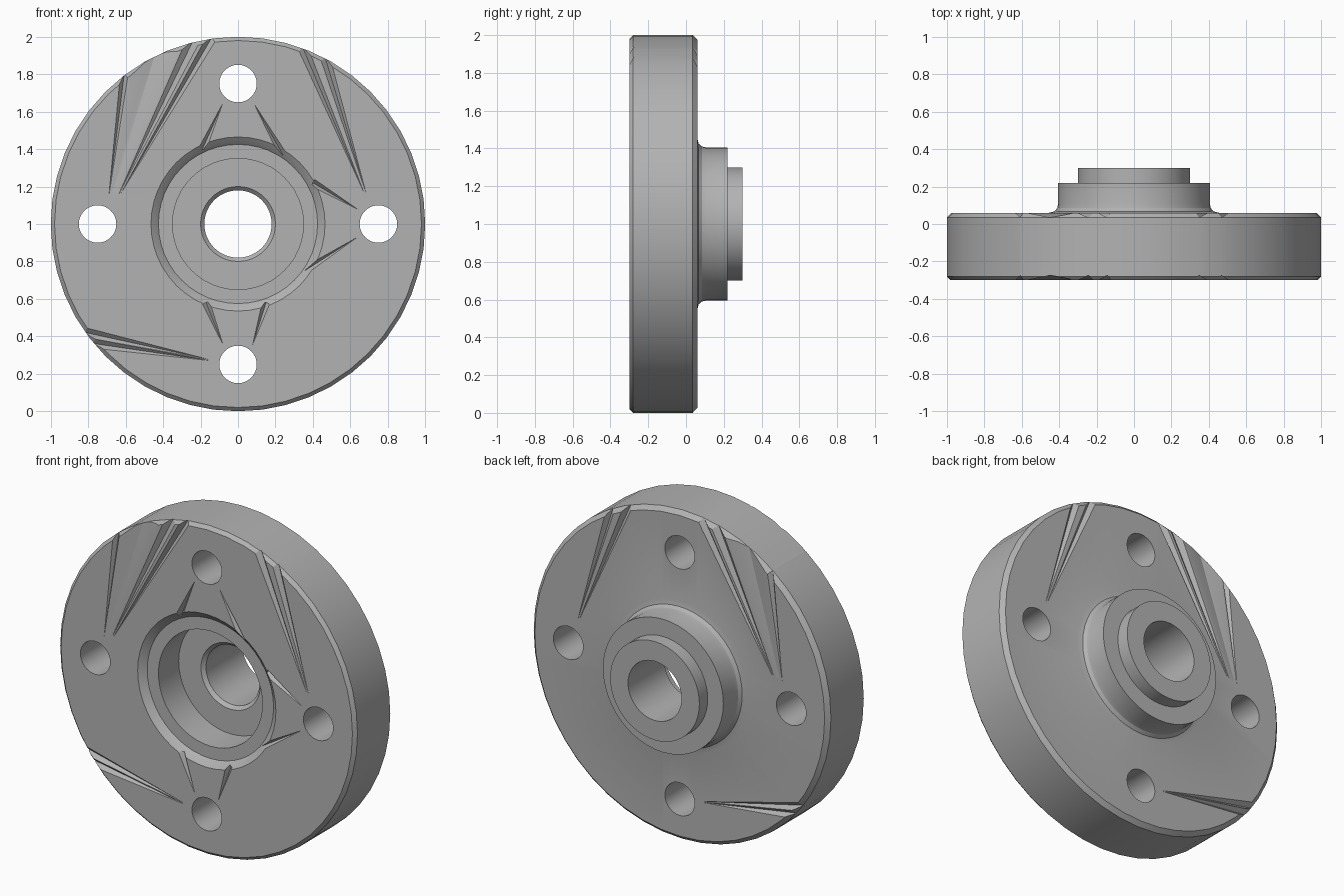
import bpy, bmesh, math
from mathutils import Matrix, Vector

old = bpy.data.objects.get("Cube")
if old:
    bpy.data.objects.remove(old, do_unlink=True)

steel = bpy.data.materials.new("plain grey metal")
GREY = (0.45, 0.45, 0.45, 1)
steel.diffuse_color = GREY
steel.use_nodes = True
steel.node_tree.nodes["Principled BSDF"].inputs["Base Color"].default_value = GREY

FRONT, BACK = -0.30, 0.06


def make_object(name, bm):
    bmesh.ops.recalc_face_normals(bm, faces=bm.faces)
    mesh = bpy.data.meshes.new(name)
    bm.to_mesh(mesh)
    bm.free()
    mesh.materials.append(steel)
    obj = bpy.data.objects.new(name, mesh)
    bpy.context.collection.objects.link(obj)
    return obj


def lathe(name, profile, sides):
    """Spin a closed (radius, y) profile around the flange axis."""
    bm = bmesh.new()
    rings = []
    for i in range(sides):
        a = math.tau * i / sides
        rings.append([bm.verts.new((r * math.cos(a), y, 1 + r * math.sin(a)))
                      for r, y in profile])
    n = len(profile)
    for i in range(sides):
        p, q = rings[i], rings[(i + 1) % sides]
        for j in range(n):
            k = (j + 1) % n
            bm.faces.new((p[j], p[k], q[k], q[j]))
    return make_object(name, bm)


def cut(target, cutter):
    cutter.hide_render = True
    mod = target.modifiers.new("cut", 'BOOLEAN')
    mod.operation, mod.solver, mod.object = 'DIFFERENCE', 'EXACT', cutter
    mod.use_self = True
    bpy.context.view_layer.objects.active = target
    bpy.ops.object.modifier_apply(modifier=mod.name)
    bpy.data.objects.remove(cutter, do_unlink=True)


def add_groove(bm, start, end, width, depth, face, out):
    """V groove that widens and deepens from start to end, given as (x, z)."""
    a, b = Vector(start), Vector(end)
    side = Vector((a.y - b.y, b.x - a.x)).normalized() * width / 2
    top = face + out * 0.003
    pts = [(a.x, top, a.y), (b.x + side.x, top, b.y + side.y),
           (b.x - side.x, top, b.y - side.y), (b.x, face - out * depth, b.y)]
    v = [bm.verts.new(p) for p in pts]
    for f in ((0, 1, 2), (0, 1, 3), (1, 2, 3), (2, 0, 3)):
        bm.faces.new([v[i] for i in f])


# Disc, hub, spigot and stepped bore as one turned profile
profile = [
    (0.98, FRONT), (1.0, -0.28), (1.0, 0.035), (0.975, BACK),
    (0.455, BACK), (0.425, 0.067), (0.41, 0.085), (0.405, 0.11),
    (0.405, 0.22), (0.30, 0.22), (0.30, 0.30), (0.18, 0.30),
    (0.18, -0.05), (0.20, -0.07), (0.35, -0.07), (0.35, -0.265),
    (0.425, -0.265), (0.44, -0.28), (0.465, FRONT),
]
flange = lathe("flange_body", profile, 48)

# Four bolt holes
bm = bmesh.new()
for i in range(4):
    a = i * math.pi / 2
    place = Matrix.Translation((0.75 * math.cos(a), -0.1, 1 + 0.75 * math.sin(a)))
    bmesh.ops.create_cone(bm, cap_ends=True, segments=32, radius1=0.1, radius2=0.1,
                          depth=1, matrix=place @ Matrix.Rotation(math.pi / 2, 4, 'X'))
cut(flange, make_object("bolt_hole_cutter", bm))

# Tapered grooves from the bolt holes out to the rim, on both faces
rim_grooves = [
    ((-0.70, 1.07), (-0.60, 1.86), 0.05), ((-0.70, 1.07), (-0.43, 1.95), 0.26),
    ((-0.68, 1.07), (-0.22, 2.02), 0.08), ((-0.68, 1.07), (-0.12, 2.03), 0.06),
    ((0.71, 1.08), (0.33, 1.98), 0.06), ((0.71, 1.08), (0.45, 1.94), 0.06),
    ((-0.08, 0.26), (-0.86, 0.43), 0.06), ((-0.08, 0.26), (-0.83, 0.37), 0.06),
]
bm = bmesh.new()
for start, end, width in rim_grooves:
    add_groove(bm, start, end, width, 0.028, FRONT, -1)
    add_groove(bm, start, end, width, 0.028, BACK, 1)

# Short grooves from the bolt holes to the front recess
for start, end in [((-0.07, 1.67), (-0.19, 1.40)), ((0.07, 1.67), (0.24, 1.37)),
                   ((0.67, 1.06), (0.40, 1.22)), ((0.67, 0.95), (0.34, 0.74)),
                   ((-0.07, 0.33), (-0.17, 0.58)), ((0.07, 0.33), (0.15, 0.58))]:
    add_groove(bm, start, end, 0.045, 0.028, FRONT, -1)
cut(flange, make_object("groove_cutter", bm))

# Smooth turned walls with crisp edges
bpy.ops.object.select_all(action='DESELECT')
flange.select_set(True)
bpy.context.view_layer.objects.active = flange
bpy.ops.object.shade_smooth_by_angle(angle=math.radians(25))
